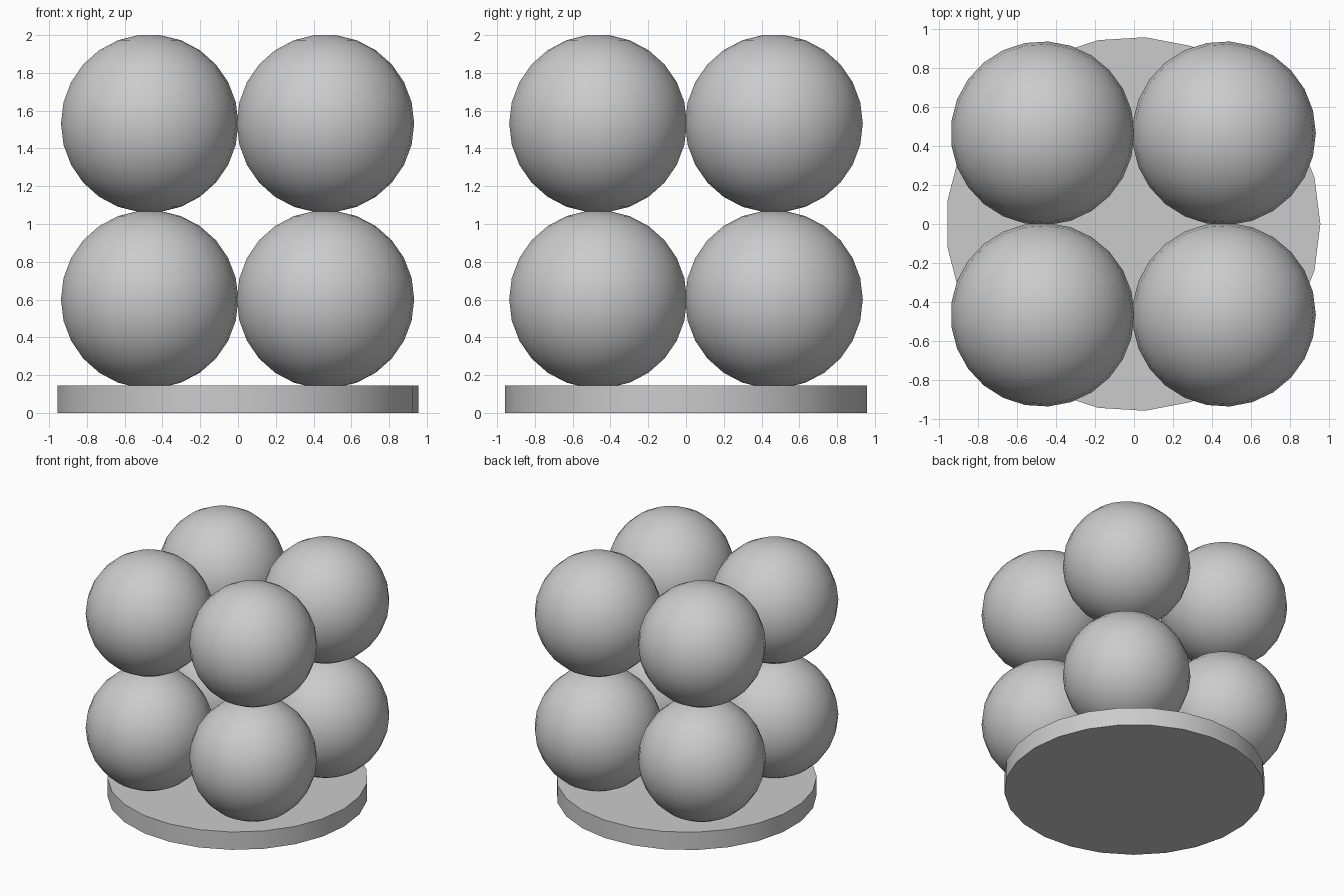
import bpy
import bmesh
from math import sin, cos, pi

cube = bpy.data.objects.get("Cube")
if cube:
    bpy.data.objects.remove(cube, do_unlink=True)

SIDES = 25        # odd count, one corner towards +x
RINGS = 13        # rings per ball, with small flat caps at both poles
SHIFT = -0.004    # centres the odd-sided outline
BALL_R = 0.4715
SPACING = 0.4655  # half the distance between neighbouring balls

grey = bpy.data.materials.new("plain grey")
colour = (0.6, 0.6, 0.6, 1)
grey.use_nodes = True
grey.diffuse_color = colour
grey.node_tree.nodes["Principled BSDF"].inputs["Base Color"].default_value = colour


def lathe(name, profile, location):
    """Revolve (radius, height) pairs, listed from the bottom up, and cap both ends."""
    bm = bmesh.new()
    loops = [[bm.verts.new((r * cos(2 * pi * i / SIDES), r * sin(2 * pi * i / SIDES), z))
              for i in range(SIDES)] for r, z in profile]
    for low, high in zip(loops, loops[1:]):
        for i in range(SIDES):
            j = (i + 1) % SIDES
            bm.faces.new((low[i], low[j], high[j], high[i]))
    bm.faces.new(loops[0][::-1])
    bm.faces.new(loops[-1])
    mesh = bpy.data.meshes.new(name)
    bm.to_mesh(mesh)
    bm.free()
    mesh.materials.append(grey)
    obj = bpy.data.objects.new(name, mesh)
    obj.location = location
    bpy.context.collection.objects.link(obj)
    return obj


# Round base plate
parts = [lathe("base_disc", [(0.96, 0), (0.96, 0.145)], (SHIFT, 0, 0))]

# Two layers of four balls
angles = [pi * (i + 0.5) / RINGS for i in range(RINGS)]
ball_profile = [(BALL_R * sin(a), -BALL_R * cos(a)) for a in angles]
top_z = 2 + ball_profile[0][1]
for layer, z in (("lower", top_z - 2 * SPACING), ("upper", top_z)):
    for depth, y in (("front", -SPACING), ("back", SPACING)):
        for side, x in (("right", -SPACING), ("left", SPACING)):
            parts.append(lathe(f"{layer}_{depth}_{side}_ball", ball_profile, (x + SHIFT, y, z)))

# Smooth curved walls, keep the disc rims sharp
bpy.ops.object.select_all(action='DESELECT')
for part in parts:
    part.select_set(True)
bpy.context.view_layer.objects.active = parts[0]
bpy.ops.object.shade_smooth_by_angle(angle=pi / 6)
